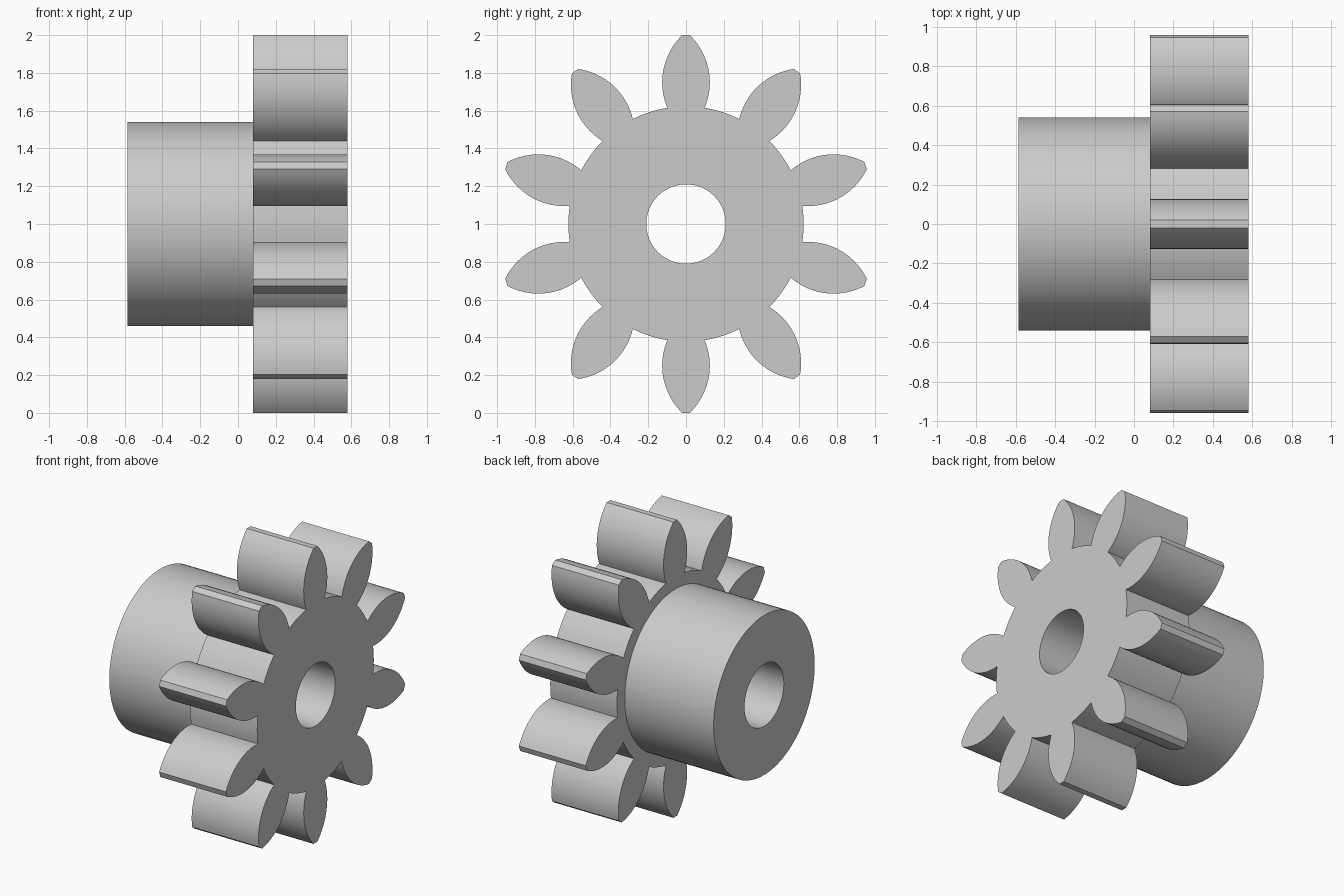
import bpy
import bmesh
from math import cos, sin, pi, sqrt, atan2, radians

cube = bpy.data.objects.get("Cube")
if cube:
    bpy.data.objects.remove(cube, do_unlink=True)

# Main dimensions
TEETH = 10
HUB_X, GEAR_X, FACE_X = -0.585, 0.08, 0.58
ROOT_R, TIP_R, HUB_R, BORE_R = 0.62, 1.0, 0.54, 0.21
BULGE_R, BULGE_HALF, FLANK_R = 0.75, 0.126, 0.348
AXIS_Z = 1.0


def circle(radius, count=96):
    return [(radius * sin(2 * pi * i / count), radius * cos(2 * pi * i / count))
            for i in range(count)]


def tooth_half():
    """Convex flank from root to tip as (half width, radial height)."""
    steps = 18
    low, high = ROOT_R - 0.005, TIP_R
    points = []
    for i in range(steps + 1):
        h = low + (high - low) * i / steps
        w = BULGE_HALF - FLANK_R + sqrt(FLANK_R ** 2 - (h - BULGE_R) ** 2)
        points.append((w, h))
    return points


def gear_outline():
    """Bulging teeth joined by short root arcs, clockwise from the top."""
    flank = tooth_half()
    tooth = [(-w, h) for w, h in flank] + [(w, h) for w, h in reversed(flank)]
    base = atan2(*flank[0])
    pitch = 2 * pi / TEETH
    root_radius = sqrt(flank[0][0] ** 2 + flank[0][1] ** 2)
    arc = [base + (pitch - 2 * base) * i / 8 for i in range(1, 8)]
    segment = tooth + [(root_radius * sin(a), root_radius * cos(a)) for a in arc]
    outline = []
    for k in range(TEETH):
        c, s = cos(k * pitch), sin(k * pitch)
        outline += [(u * c + v * s, v * c - u * s) for u, v in segment]
    return outline


def ring(bm, loop, x):
    return [bm.verts.new((x, u, AXIS_Z + v)) for u, v in loop]


def wall(bm, loop, x0, x1):
    a, b = ring(bm, loop, x0), ring(bm, loop, x1)
    for i in range(len(loop)):
        bm.faces.new((a[i - 1], a[i], b[i], b[i - 1]))


def plate(bm, outer, inner, x):
    edges = []
    for loop in (outer, inner):
        verts = ring(bm, loop, x)
        edges += [bm.edges.new((verts[i - 1], verts[i])) for i in range(len(verts))]
    bmesh.ops.triangle_fill(bm, use_beauty=True, use_dissolve=False, edges=edges,
                            normal=(1, 0, 0))


steel = bpy.data.materials.new("light_grey")
steel.use_nodes = True
colour = (0.6, 0.6, 0.6, 1.0)
steel.diffuse_color = colour
steel.node_tree.nodes["Principled BSDF"].inputs["Base Color"].default_value = colour

# Toothed wheel, hub and through bore as one closed solid
bm = bmesh.new()
teeth, hub, bore = gear_outline(), circle(HUB_R), circle(BORE_R)
wall(bm, teeth, GEAR_X, FACE_X)
wall(bm, hub, HUB_X, GEAR_X)
wall(bm, bore, HUB_X, FACE_X)
plate(bm, teeth, bore, FACE_X)
plate(bm, teeth, hub, GEAR_X)
plate(bm, hub, bore, HUB_X)
bmesh.ops.remove_doubles(bm, verts=bm.verts, dist=1e-5)
bmesh.ops.recalc_face_normals(bm, faces=bm.faces)

mesh = bpy.data.meshes.new("gear_with_hub")
bm.to_mesh(mesh)
bm.free()
mesh.materials.append(steel)
gear = bpy.data.objects.new("gear_with_hub", mesh)
bpy.context.collection.objects.link(gear)

# Smooth curved walls, crisp edges
bpy.ops.object.select_all(action='DESELECT')
gear.select_set(True)
bpy.context.view_layer.objects.active = gear
bpy.ops.object.shade_smooth_by_angle(angle=radians(25))
